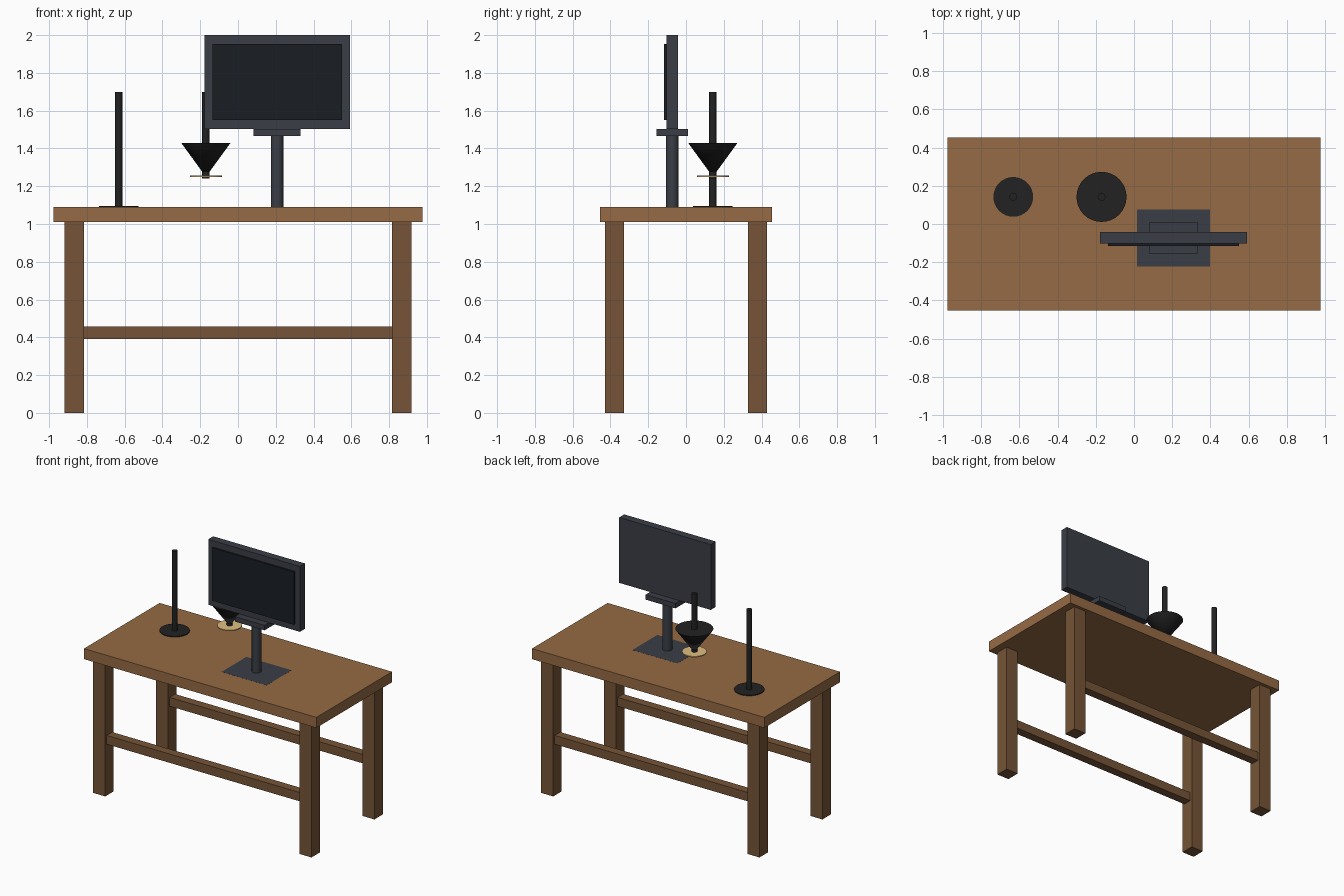
import bpy
from math import radians

if "Cube" in bpy.data.objects:
    bpy.data.objects.remove(bpy.data.objects["Cube"])


def material(name, rgb):
    m = bpy.data.materials.new(name)
    m.diffuse_color = (*rgb, 1)
    m.use_nodes = True
    m.node_tree.nodes["Principled BSDF"].inputs["Base Color"].default_value = m.diffuse_color
    return m


TOP_WOOD = material("top_wood", (0.30, 0.145, 0.058))
LEG_WOOD = material("leg_wood", (0.18, 0.088, 0.038))
CASING = material("casing", (0.042, 0.048, 0.06))
SCREEN = material("screen_glass", (0.010, 0.013, 0.017))
BLACK = material("black_metal", (0.016, 0.016, 0.016))
GLOW = material("warm_bulb", (0.75, 0.52, 0.22))


def box(name, x, y, z, mat):
    """Box from (min, max) ranges on each axis."""
    ranges = (x, y, z)
    bpy.ops.mesh.primitive_cube_add(size=1, location=[(a + b) / 2 for a, b in ranges])
    o = bpy.context.object
    o.name = name
    o.scale = [b - a for a, b in ranges]
    bpy.ops.object.transform_apply(location=False, rotation=False, scale=True)
    o.data.materials.append(mat)
    return o


def turned(name, x, y, z, r_bottom, r_top, mat, sides=32):
    """Capped cylinder or cone standing between two heights."""
    bpy.ops.mesh.primitive_cone_add(vertices=sides, radius1=r_bottom, radius2=r_top,
                                    depth=z[1] - z[0], location=(x, y, (z[0] + z[1]) / 2))
    o = bpy.context.object
    o.name = name
    o.data.materials.append(mat)
    bpy.ops.object.shade_smooth_by_angle(angle=radians(30))
    return o


# Table: top, four legs, front and back stretchers
TABLE_Z = 1.09
box("table_top", (-0.977, 0.977), (-0.454, 0.454), (1.01, TABLE_Z), TOP_WOOD)
LEG_X, LEG_Y, LEG_HALF = 0.867, 0.378, 0.051
for sy, depth in ((-1, "front"), (1, "back")):
    y = sy * LEG_Y
    for sx, side in ((-1, "left"), (1, "right")):
        x = sx * LEG_X
        box(f"{depth}_{side}_leg", (x - LEG_HALF, x + LEG_HALF),
            (y - LEG_HALF, y + LEG_HALF), (0, 1.01), LEG_WOOD)
    inner = LEG_X - LEG_HALF
    box(f"{depth}_stretcher", (-inner, inner), (y - 0.033, y + 0.033), (0.39, 0.457), LEG_WOOD)

# Monitor: foot sunk flush in the table, post, bracket, housing, screen
MX, MY = 0.207, -0.073
box("monitor_foot", (MX - 0.19, MX + 0.19), (MY - 0.15, MY + 0.15), (1.06, TABLE_Z + 0.0005), CASING)
turned("monitor_post", MX, MY, (TABLE_Z, 1.465), 0.033, 0.033, CASING)
box("monitor_bracket", (MX - 0.125, MX + 0.125), (MY - 0.083, MY + 0.083), (1.465, 1.503), CASING)
box("monitor_housing", (MX - 0.385, MX + 0.385), (MY - 0.03, MY + 0.03), (1.503, 2.0), CASING)
box("monitor_screen", (MX - 0.343, MX + 0.343), (MY - 0.043, MY - 0.028), (1.55, 1.952), SCREEN)

# Lamp: base and stem, then the hanging rod with shade and bulb disc
LX, SX, LY = -0.632, -0.17, 0.142
turned("lamp_base", LX, LY, (1.06, 1.096), 0.104, 0.104, BLACK)
turned("lamp_stem", LX, LY, (1.095, 1.70), 0.02, 0.02, BLACK)
turned("lamp_shade_rod", SX, LY, (1.24, 1.70), 0.02, 0.02, BLACK)
turned("lamp_shade", SX, LY, (1.25, 1.43), 0.0, 0.131, BLACK)
turned("lamp_bulb_disc", SX, LY, (1.25, 1.258), 0.085, 0.085, GLOW)
